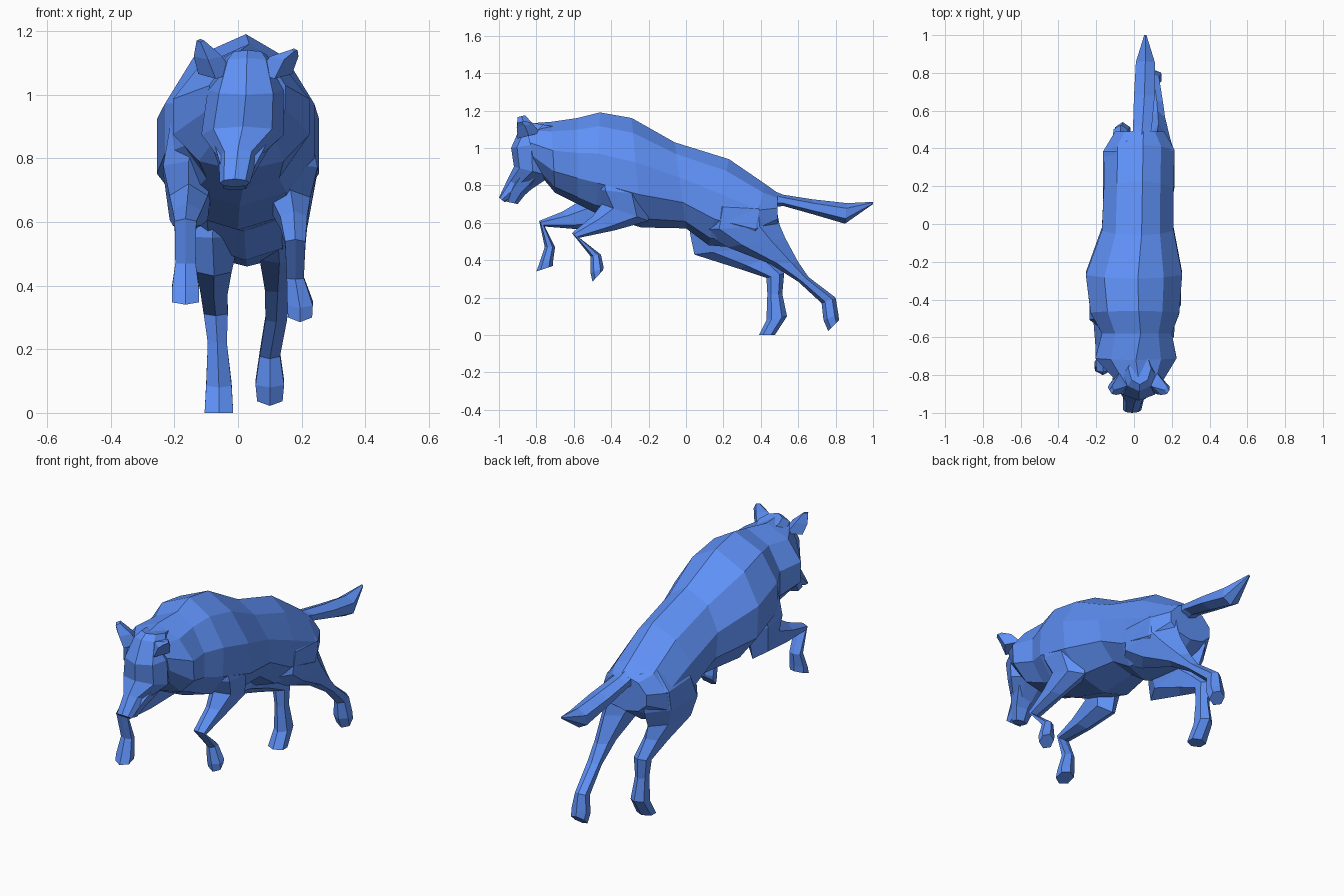
import bpy, bmesh
from math import sin, cos, pi

fur = bpy.data.materials.new("blue_fur")
fur.diffuse_color = (0.115, 0.285, 0.93, 1)


def loft(name, rings, n=6, sag=1.0):
    """Each ring: centre x, half width, then the two side-view end points y, z, y, z.
    sag below 1 lowers the widest part of the section."""
    bm = bmesh.new()
    widest = max(sin(2 * pi * i / n) for i in range(n))
    loops = []
    for x, w, y1, z1, y2, z2 in rings:
        loop = []
        for i in range(n):
            a = 2 * pi * i / n
            t = ((1 - cos(a)) / 2) ** sag
            loop.append(bm.verts.new((x + w * sin(a) / widest,
                                      y1 + (y2 - y1) * t, z1 + (z2 - z1) * t)))
        loops.append(loop)
    for a, b in zip(loops, loops[1:]):
        for i in range(n):
            j = (i + 1) % n
            bm.faces.new((a[i], a[j], b[j], b[i]))
    bm.faces.new(loops[0])
    bm.faces.new(loops[-1])
    bmesh.ops.recalc_face_normals(bm, faces=bm.faces)
    mesh = bpy.data.meshes.new(name)
    bm.to_mesh(mesh)
    bm.free()
    mesh.materials.append(fur)
    obj = bpy.data.objects.new(name, mesh)
    bpy.context.collection.objects.link(obj)
    return obj


# Torso with neck ruff
body = loft("body", [
    (0.03, 0.12, -0.86, 1.13, -0.80, 0.88),
    (0.01, 0.215, -0.72, 1.14, -0.70, 0.76),
    (0.015, 0.185, -0.58, 1.16, -0.58, 0.70),
    (0.005, 0.235, -0.46, 1.19, -0.48, 0.65),
    (0.00, 0.255, -0.29, 1.16, -0.24, 0.575),
    (0.02, 0.19, -0.06, 1.03, 0.00, 0.57),
    (0.025, 0.185, 0.23, 0.94, 0.12, 0.48),
    (0.028, 0.187, 0.42, 0.81, 0.35, 0.46),
    (0.03, 0.13, 0.49, 0.76, 0.49, 0.56),
], 10, 0.85)
# The spine ridge sits slightly to the right
for i in range(20, 90, 10):
    body.data.vertices[i].co.x += 0.02

# Head, from crown down to nose
loft("head", [
    (0.03, 0.06, -0.85, 1.14, -0.68, 1.11),
    (0.028, 0.085, -0.885, 1.115, -0.70, 1.08),
    (0.025, 0.12, -0.935, 1.00, -0.72, 1.03),
    (0.015, 0.13, -0.92, 0.90, -0.72, 0.85),
    (0.00, 0.06, -0.955, 0.83, -0.84, 0.77),
    (-0.01, 0.048, -1.00, 0.735, -0.97, 0.71),
], 8)
loft("lower_jaw", [
    (0.01, 0.09, -0.90, 0.88, -0.78, 0.82),
    (0.00, 0.055, -0.95, 0.79, -0.86, 0.75),
    (-0.01, 0.035, -0.97, 0.715, -0.90, 0.70),
])

# Ears
for side, x, tip_x, tip_z in (("left", -0.07, -0.118, 1.175), ("right", 0.115, 0.175, 1.145)):
    loft("ear_" + side, [
        (x, 0.055, -0.90, 1.05, -0.78, 1.08),
        ((x + tip_x) / 2, 0.045, -0.905, 1.11, -0.82, 1.13),
        (tip_x, 0.012, -0.90, tip_z - 0.01, -0.86, tip_z),
    ], 4)

# Tail
loft("tail", [
    (0.035, 0.045, 0.42, 0.79, 0.44, 0.68),
    (0.045, 0.05, 0.52, 0.75, 0.52, 0.69),
    (0.055, 0.055, 0.68, 0.725, 0.68, 0.645),
    (0.06, 0.05, 0.86, 0.705, 0.85, 0.595),
    (0.06, 0.006, 1.00, 0.712, 1.00, 0.70),
])

# Front legs, both lifted
loft("front_leg_right", [
    (0.14, 0.08, -0.52, 0.92, -0.24, 0.92),
    (0.165, 0.085, -0.50, 0.78, -0.22, 0.75),
    (0.165, 0.062, -0.45, 0.70, -0.20, 0.61),
    (0.175, 0.042, -0.50, 0.635, -0.38, 0.56),
    (0.18, 0.032, -0.61, 0.545, -0.57, 0.52),
    (0.18, 0.027, -0.51, 0.42, -0.455, 0.43),
    (0.195, 0.04, -0.51, 0.33, -0.44, 0.36),
    (0.195, 0.038, -0.50, 0.285, -0.445, 0.345),
])
loft("front_leg_left", [
    (-0.13, 0.08, -0.57, 0.92, -0.30, 0.92),
    (-0.155, 0.08, -0.57, 0.79, -0.32, 0.74),
    (-0.155, 0.06, -0.56, 0.72, -0.36, 0.57),
    (-0.16, 0.045, -0.66, 0.66, -0.57, 0.565),
    (-0.165, 0.034, -0.785, 0.61, -0.755, 0.58),
    (-0.165, 0.032, -0.755, 0.47, -0.70, 0.47),
    (-0.165, 0.043, -0.785, 0.38, -0.71, 0.40),
    (-0.165, 0.042, -0.80, 0.34, -0.71, 0.37),
])

# Hind legs: right stretched back, left pushing off the ground
loft("hind_leg_right", [
    (0.08, 0.06, 0.18, 0.82, 0.45, 0.76),
    (0.125, 0.09, 0.10, 0.69, 0.485, 0.67),
    (0.125, 0.085, 0.07, 0.56, 0.50, 0.59),
    (0.13, 0.062, 0.22, 0.47, 0.53, 0.52),
    (0.125, 0.04, 0.45, 0.38, 0.60, 0.39),
    (0.12, 0.034, 0.60, 0.285, 0.655, 0.31),
    (0.10, 0.032, 0.725, 0.17, 0.80, 0.20),
    (0.10, 0.045, 0.735, 0.08, 0.815, 0.11),
    (0.10, 0.04, 0.76, 0.022, 0.818, 0.08),
])
loft("hind_leg_left", [
    (-0.03, 0.06, 0.18, 0.82, 0.45, 0.76),
    (-0.075, 0.09, 0.10, 0.69, 0.48, 0.67),
    (-0.08, 0.085, 0.02, 0.55, 0.48, 0.57),
    (-0.075, 0.055, 0.045, 0.43, 0.44, 0.48),
    (-0.075, 0.042, 0.28, 0.355, 0.46, 0.42),
    (-0.07, 0.038, 0.43, 0.305, 0.525, 0.33),
    (-0.065, 0.03, 0.435, 0.22, 0.515, 0.22),
    (-0.06, 0.04, 0.43, 0.08, 0.54, 0.10),
    (-0.06, 0.045, 0.39, 0.00, 0.475, 0.00),
])
